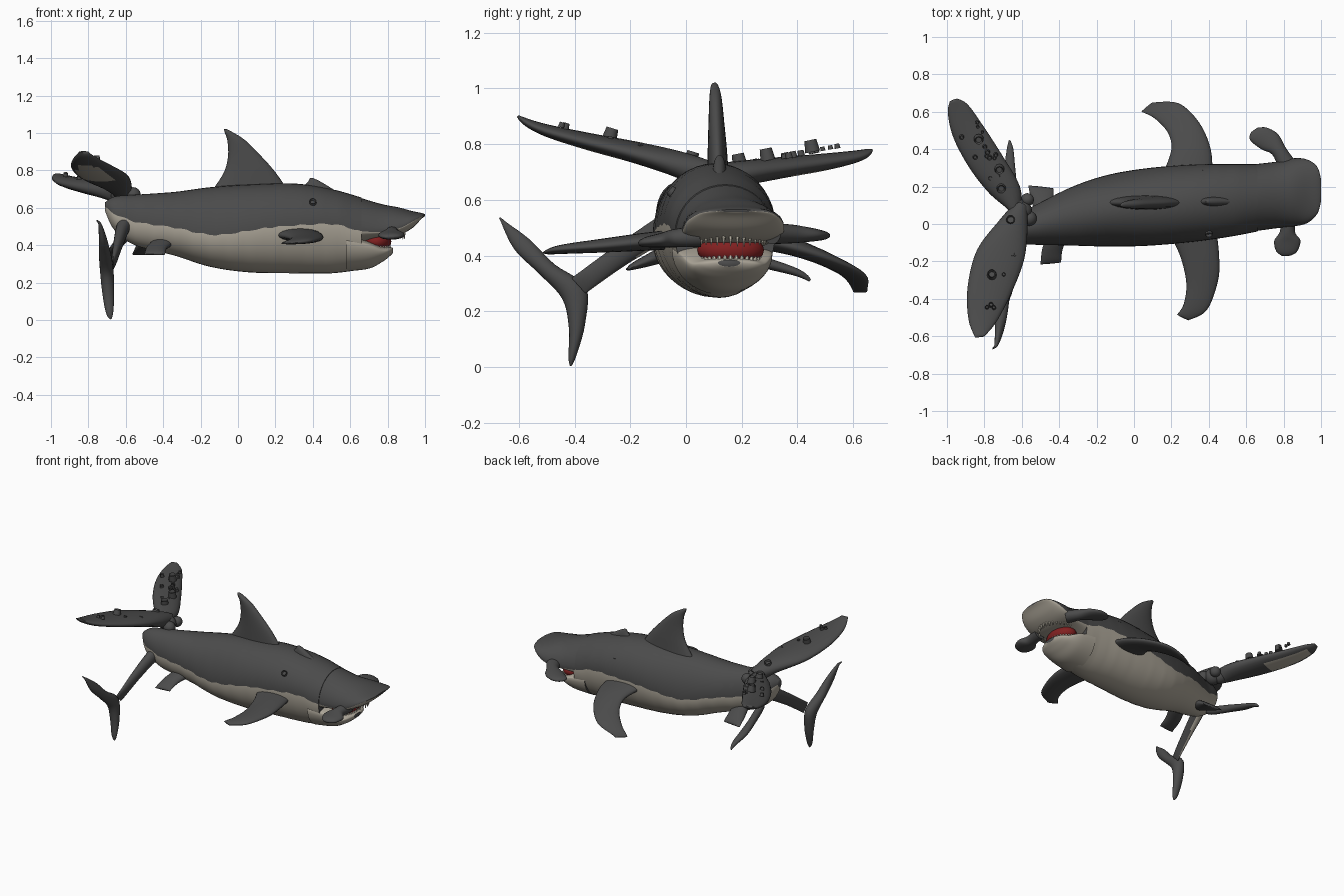
import bpy, bmesh, math, random
from mathutils import Vector, Matrix

random.seed(4)
old_cube = bpy.data.objects.get("Cube")
if old_cube:
    bpy.data.objects.remove(old_cube, do_unlink=True)


def make_material(name, red, green, blue):
    material = bpy.data.materials.new(name)
    colour = (red, green, blue, 1)
    material.diffuse_color = colour
    material.use_nodes = True
    shader = next(n for n in material.node_tree.nodes if n.type == 'BSDF_PRINCIPLED')
    shader.inputs["Base Color"].default_value = colour
    shader.inputs["Roughness"].default_value = 0.7
    return material


grey = make_material("dark grey skin", .07, .07, .07)
pale = make_material("pale belly", .42, .385, .32)
red = make_material("mouth red", .22, .015, .015)
ivory = make_material("tooth ivory", .6, .56, .46)


def finish(bm, name, materials, sharp_angle=50):
    mesh = bpy.data.meshes.new(name)
    bm.to_mesh(mesh)
    bm.free()
    for material in materials:
        mesh.materials.append(material)
    part = bpy.data.objects.new(name, mesh)
    bpy.context.collection.objects.link(part)
    bpy.ops.object.select_all(action='DESELECT')
    part.select_set(True)
    bpy.context.view_layer.objects.active = part
    bpy.ops.object.shade_smooth_by_angle(angle=math.radians(sharp_angle))
    return part


def smooth_rows(rows, steps):
    """Rows of numbers blended by a Catmull-Rom curve."""
    result = []
    last = len(rows) - 1
    for i in range(last):
        near = [rows[max(i - 1, 0)], rows[i], rows[i + 1], rows[min(i + 2, last)]]
        for step in range(steps):
            t = step / steps
            result.append([
                b + t * ((c - a) + t * ((2*a - 5*b + 4*c - d) + t * (3*(b - c) + d - a))) / 2
                if step else b for a, b, c, d in zip(*near)])
    result.append(list(rows[-1]))
    return result


def loft(name, rings, sides, rule, sharp_angle=50):
    """Skin over rings given as centre, side, up and down vectors."""
    bm = bmesh.new()
    loops = []
    for centre, side, up, down in rings:
        loop = []
        for k in range(sides):
            angle = math.tau * k / sides
            height = math.sin(angle)
            rise = up * height if height >= 0 else down * -height
            loop.append(bm.verts.new(centre + side * math.cos(angle) + rise))
        loops.append(loop)
    placed = []
    for i in range(len(loops) - 1):
        for k in range(sides):
            n = (k + 1) % sides
            face = bm.faces.new((loops[i][k], loops[i][n], loops[i + 1][n], loops[i + 1][k]))
            placed.append((face, i / len(loops), k / sides))
    bm.faces.new(loops[0])
    bm.faces.new(loops[-1])
    bmesh.ops.recalc_face_normals(bm, faces=bm.faces)
    for face, along, around in placed:
        face.material_index = rule(face, along, around)
    return finish(bm, name, [grey, pale], sharp_angle)


def hull(name, rows, rule, ripple=0.0):
    """Body piece from rows of x, y centre, half width, top, bottom, colour line."""
    rings = []
    for x, y, width, top, bottom, line in smooth_rows(rows, 6):
        line += ripple * math.sin(37 * x) * math.cos(23 * x)
        rings.append((Vector((x, y, line)), Vector((0, width, 0)),
                      Vector((0, 0, top - line)), Vector((0, 0, bottom - line))))
    return loft(name, rings, 40, rule, 60)


def blade(name, rows, axis, start, end, thick, bend=1, two_tips=False,
          rule=lambda face, along, around: 0):
    """Fin from leading and trailing edge points, with depth along the other axis."""
    rows = smooth_rows(rows, 5)
    pairs = []
    for i, (a, b, c, d) in enumerate(rows):
        depth = start + (end - start) * (i / (len(rows) - 1)) ** bend
        lead, trail = [a, b], [c, d]
        lead.insert(axis, depth)
        trail.insert(axis, depth)
        pairs.append((Vector(lead), Vector(trail)))
    mids = [(lead + trail) / 2 for lead, trail in pairs]
    rings = []
    for i, (lead, trail) in enumerate(pairs):
        s = i / (len(pairs) - 1)
        size = thick * (math.sin(math.pi * s) if two_tips else (1 - s) ** .7) + .004
        side = (lead - trail) / 2
        heading = mids[min(i + 1, len(mids) - 1)] - mids[max(i - 1, 0)]
        up = side.cross(heading).normalized() * size
        rings.append((mids[i], side, up, -up))
    return loft(name, rings, 20, rule, 70)


# Main body, upper head and lower jaw
def belly_rule(face, along, around):
    return int(around >= .5)


hull("body", [
    (-.71, -.04, .02, .63, .58, .6), (-.66, -.03, .07, .66, .48, .57),
    (-.55, -.01, .1, .67, .4, .53), (-.34, .04, .155, .685, .345, .49),
    (-.15, .07, .19, .71, .285, .46), (.06, .09, .207, .725, .255, .475),
    (.3, .11, .207, .73, .25, .51), (.5, .125, .195, .7, .25, .51),
    (.66, .14, .18, .655, .27, .47)], belly_rule, .009)
hull("upper_head", [
    (.6, .135, .18, .67, .4, .48), (.76, .155, .178, .622, .44, .47),
    (.86, .17, .182, .602, .455, .49), (.93, .175, .168, .583, .49, .525),
    (.98, .18, .125, .573, .54, .553), (1, .18, .06, .566, .556, .56)], belly_rule)
hull("lower_jaw", [
    (.58, .13, .18, .46, .26, .42), (.7, .145, .163, .42, .275, .4),
    (.77, .15, .135, .395, .31, .37), (.81, .155, .1, .39, .34, .37),
    (.83, .155, .04, .385, .36, .375)], lambda face, along, around: 1)

# Mouth lining with two rows of teeth
bm = bmesh.new()
bmesh.ops.create_uvsphere(bm, u_segments=24, v_segments=12, radius=1,
                          matrix=Matrix.Translation((.74, .16, .42))
                          @ Matrix.Diagonal((.08, .12, .06, 1)))
finish(bm, "mouth_lining", [red])


def tooth_row(name, x, z, reach, spread, direction):
    bm = bmesh.new()
    count = 17
    for i in range(count):
        angle = math.pi * i / (count - 1)
        spot = Vector((x + reach * math.sin(angle), .16 + spread * math.cos(angle), z))
        turn = Matrix.Rotation(math.pi if direction < 0 else 0, 4, 'X')
        bmesh.ops.create_cone(bm, cap_ends=True, segments=6, radius1=.011, radius2=.001,
                              depth=random.uniform(.04, .06),
                              matrix=Matrix.Translation(spot) @ turn)
    finish(bm, name, [ivory])


tooth_row("upper_teeth", .77, .46, .12, .125, -1)
tooth_row("lower_teeth", .73, .4, .08, .105, 1)

# Fins on the back
blade("dorsal_fin", [(.27, .69, -.14, .69), (.2, .79, -.075, .79), (.13, .87, -.053, .88),
                     (.04, .96, -.057, .96), (-.03, 1.005, -.07, 1), (-.06, 1.02, -.075, 1.02)],
      1, .115, .1, .035)
blade("small_back_fin", [(.54, .68, .32, .69), (.45, .735, .37, .735), (.4, .76, .385, .76)],
      1, .12, .12, .025)

# Pectoral fins
blade("right_pectoral_fin", [(.44, -.03, .19, -.05), (.455, -.17, .25, -.18),
                             (.45, -.3, .28, -.32), (.39, -.46, .265, -.43),
                             (.29, -.515, .23, -.485)], 2, .46, .41, .033)
blade("left_pectoral_fin", [(.42, .26, .16, .28), (.41, .4, .2, .4), (.35, .54, .18, .49),
                            (.24, .645, .11, .565), (.1, .65, .04, .6)],
      2, .46, .27, .033, 1.25)

# Curled paddles beside the jaw
blade("left_jaw_paddle", [(.86, .34, .78, .28), (.81, .41, .74, .37), (.77, .48, .68, .4),
                          (.71, .515, .62, .45), (.66, .515, .625, .49)], 2, .48, .47, .035)
blade("right_jaw_paddle", [(.87, .05, .79, .05), (.86, -.04, .78, -.04), (.89, -.09, .75, -.09),
                           (.87, -.15, .76, -.145), (.83, -.17, .79, -.17)], 2, .47, .44, .035)

# Pelvic fins
blade("right_pelvic_fin", [(-.34, -.05, -.46, -.05), (-.38, -.13, -.49, -.13),
                           (-.39, -.205, -.5, -.215)], 2, .42, .35, .03)
blade("left_pelvic_fin", [(-.43, .08, -.53, .06), (-.43, .14, -.55, .13),
                          (-.43, .19, -.565, .205)], 2, .42, .35, .03)


# Long upper tail paddles with a pale strip underneath
def strip_rule(face, along, around):
    return int(face.normal.z < -.93 and .4 < along < .85)


blade("left_tail_paddle", [(-.6, .06, -.67, .08), (-.61, .2, -.77, .16), (-.7, .36, -.88, .3),
                           (-.81, .53, -.965, .46), (-.89, .64, -.995, .59),
                           (-.945, .67, -.985, .655)], 2, .67, .78, .05, rule=strip_rule)
blade("right_tail_paddle", [(-.57, .07, -.65, .1), (-.57, -.05, -.72, .02),
                            (-.59, -.2, -.84, -.14), (-.66, -.38, -.89, -.34),
                            (-.74, -.53, -.885, -.51), (-.8, -.6, -.85, -.605)],
      2, .68, .9, .05, rule=strip_rule)

# Hanging tail: stalk, forked crescent and a curled side blade
blade("tail_stalk", [(-.04, .47, -.1, .54), (-.21, .37, -.26, .43), (-.36, .265, -.41, .32)],
      0, -.605, -.67, .035, .8, rule=lambda face, along, around: int(face.normal.z < -.75))
blade("tail_crescent", [(-.67, .535, -.66, .53), (-.617, .424, -.563, .46),
                        (-.527, .335, -.473, .37), (-.444, .245, -.36, .288),
                        (-.42, .137, -.362, .155), (-.422, .04, -.392, .045),
                        (-.417, .005, -.41, .005)], 0, -.755, -.68, .032, .5, True)
blade("tail_side_blade", [(-.58, .02, -.63, .02), (-.62, .18, -.67, .18), (-.635, .3, -.69, .3),
                          (-.645, .4, -.68, .4), (-.66, .445, -.67, .445)],
      2, .45, .31, .025, .8)

# Knot where the tail paddles meet
bm = bmesh.new()
for x, y, size in ((-.6, .07, .055), (-.63, .1, .05), (-.56, .03, .04), (-.57, .13, .035)):
    bmesh.ops.create_icosphere(bm, subdivisions=3, radius=size,
                               matrix=Matrix.Translation((x, y, .67)))
finish(bm, "tail_knot", [grey])


# Barnacles: hollow-topped cones
def add_barnacle(bm, spot, size, tilt=0):
    place = Matrix.Translation(spot) @ Matrix.Rotation(tilt, 4, 'X')
    made = bmesh.ops.create_cone(bm, cap_ends=True, segments=12, radius1=size,
                                 radius2=size * .8, depth=size * 1.6, matrix=place)
    axis = place.to_3x3() @ Vector((0, 0, 1))
    faces = {face for vert in made["verts"] for face in vert.link_faces}
    top = max(faces, key=lambda face: face.calc_center_median().dot(axis))
    bmesh.ops.inset_region(bm, faces=[top], thickness=size * .25)
    bmesh.ops.translate(bm, verts=top.verts, vec=axis * -size * .7)


def paddle_barnacles(name, big_spots, root, tip, height, tilt):
    bm = bmesh.new()
    root, tip = Vector(root), Vector(tip)
    for x, y in big_spots:
        add_barnacle(bm, (x, y, height(y) + .018), .027, tilt)
    across = (tip - root).orthogonal().normalized()
    for i in range(16):
        x, y = root.lerp(tip, random.uniform(.1, .9)) + across * random.uniform(-.06, .06)
        add_barnacle(bm, (x, y, height(y)), random.uniform(.009, .015), tilt)
    finish(bm, name, [grey], 35)


paddle_barnacles("left_paddle_barnacles", [(-.83, .45), (-.72, .29), (-.71, .19)],
                 (-.67, .14), (-.92, .57), lambda y: .69 + .19 * y, .2)
paddle_barnacles("right_paddle_barnacles", [(-.76, -.27), (-.66, .02)],
                 (-.65, 0), (-.8, -.5), lambda y: .74 - .29 * y, -.3)
bm = bmesh.new()
for x, y in ((.4, -.045), (.36, .265)):
    add_barnacle(bm, (x, y, .625), .022, .9 if y < 0 else -.9)
finish(bm, "body_barnacles", [grey], 35)
